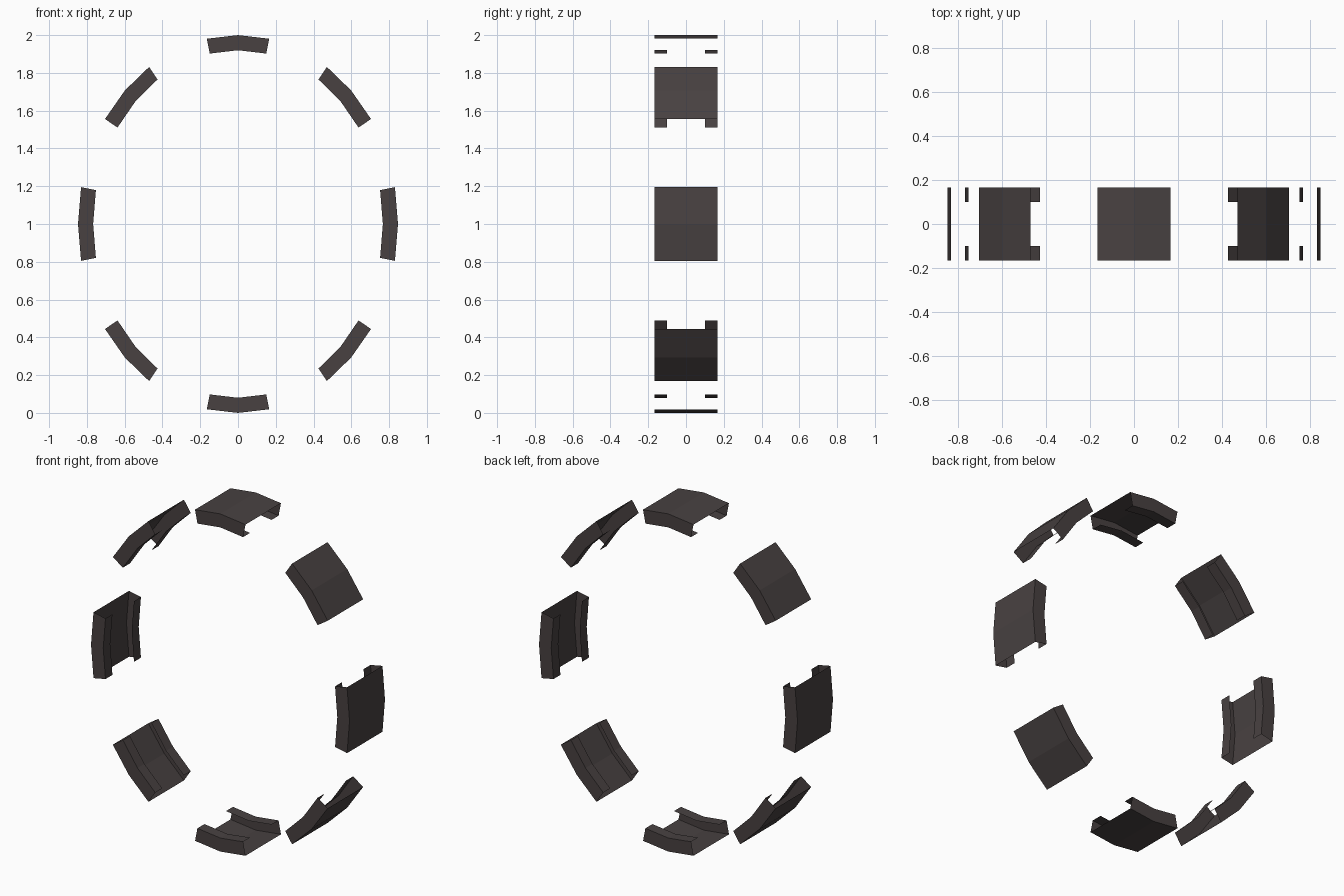
import bpy, bmesh, math

if "Cube" in bpy.data.objects:
    bpy.data.objects.remove(bpy.data.objects["Cube"])

RX, RZ = 0.847, 1.0      # outer ring radii (slightly squeezed sideways)
DEPTH = 0.08             # height of the channel's side walls
HALF_W, LIP = 0.166, 0.101
STEP = math.radians(11.25)

dark = bpy.data.materials.new("dark_brown_grey")
dark.diffuse_color = (0.065, 0.053, 0.053, 1)
dark.use_nodes = True
dark.node_tree.nodes["Principled BSDF"].inputs["Base Color"].default_value = dark.diffuse_color

# Open C-shaped section: (y, inward offset) - lip, wall, outer plate, wall, lip
SECTION = [(-LIP, DEPTH), (-HALF_W, DEPTH), (-HALF_W, 0),
           (HALF_W, 0), (HALF_W, DEPTH), (LIP, DEPTH)]


def channel_segment(name, mid):
    """Thin sheet channel swept over two facets of the ring."""
    bm = bmesh.new()
    rows = []
    for k in (-1, 0, 1):
        a = mid + k * STEP
        s, c = math.sin(a), math.cos(a)
        rows.append([bm.verts.new(((RX - d) * s, y, 1 + (RZ - d) * c))
                     for y, d in SECTION])
    for r0, r1 in zip(rows, rows[1:]):
        for j in range(len(SECTION) - 1):
            bm.faces.new((r0[j], r1[j], r1[j + 1], r0[j + 1]))
    # outer plate must face away from the ring centre
    bm.normal_update()
    bm.faces.ensure_lookup_table()
    plate = bm.faces[2]
    m = plate.calc_center_median()
    if plate.normal.x * m.x + plate.normal.z * (m.z - 1) < 0:
        bmesh.ops.reverse_faces(bm, faces=bm.faces[:])
    me = bpy.data.meshes.new(name)
    bm.to_mesh(me)
    bm.free()
    me.materials.append(dark)
    bpy.context.collection.objects.link(bpy.data.objects.new(name, me))


# Eight segments around the ring
for i in range(8):
    channel_segment(f"ring_segment_{i + 1}", i * math.pi / 4)
